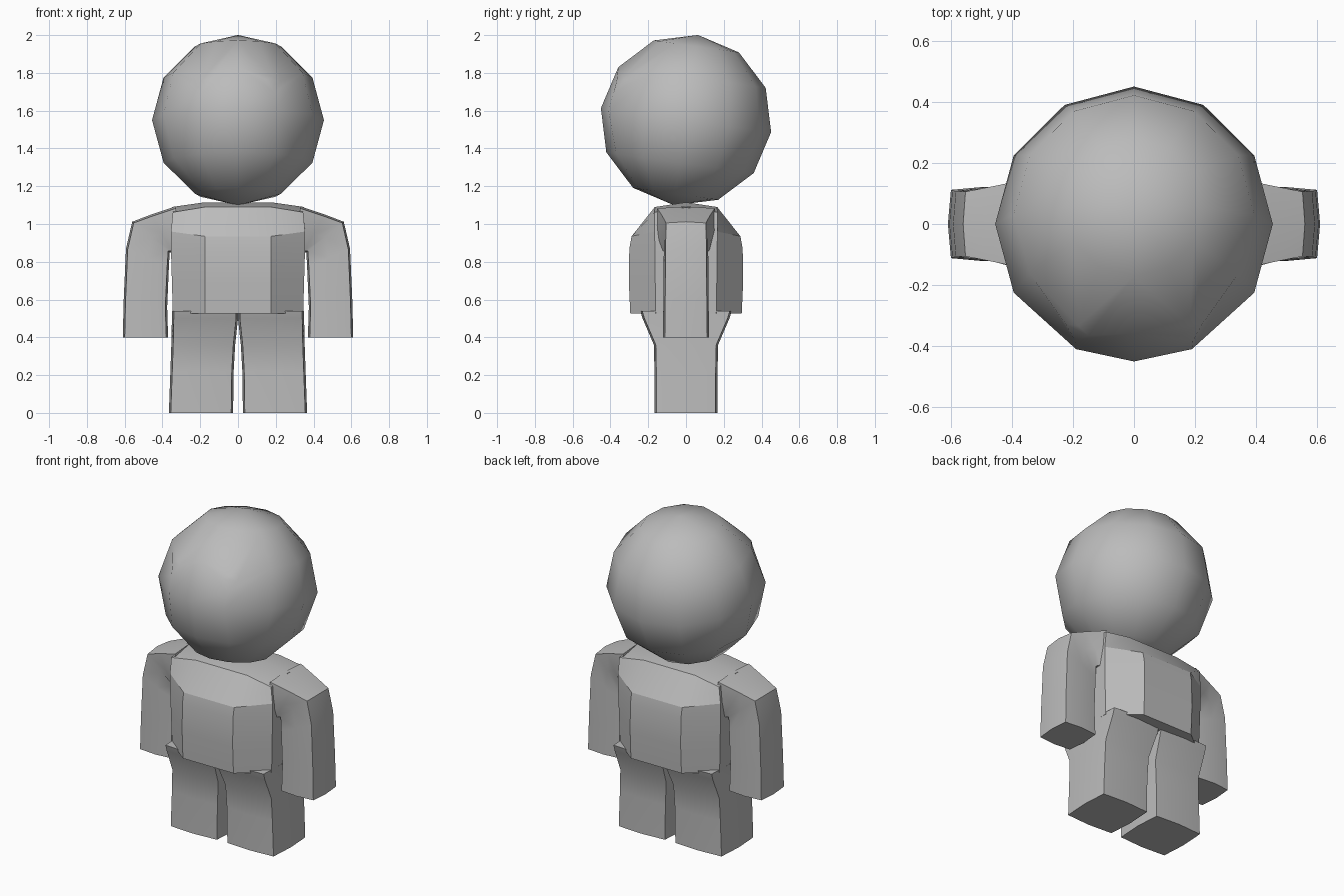
import bpy, bmesh, math
from mathutils import Matrix, Vector

old = bpy.data.objects.get("Cube")
if old:
    bpy.data.objects.remove(old, do_unlink=True)

GREY = (0.5, 0.5, 0.5, 1.0)
mat = bpy.data.materials.new("plain_grey")
mat.use_nodes = True
mat.diffuse_color = GREY
bsdf = mat.node_tree.nodes["Principled BSDF"]
bsdf.inputs["Base Color"].default_value = GREY
bsdf.inputs["Roughness"].default_value = 0.8


def finish(name, bm, angle=30):
    """Turn a bmesh into a smooth shaded object with sharp edges kept."""
    bmesh.ops.remove_doubles(bm, verts=bm.verts, dist=0.0005)
    bmesh.ops.recalc_face_normals(bm, faces=bm.faces)
    mesh = bpy.data.meshes.new(name)
    bm.to_mesh(mesh)
    bm.free()
    mesh.materials.append(mat)
    ob = bpy.data.objects.new(name, mesh)
    bpy.context.collection.objects.link(ob)
    bpy.ops.object.select_all(action='DESELECT')
    ob.select_set(True)
    bpy.context.view_layer.objects.active = ob
    bpy.ops.object.shade_smooth_by_angle(angle=math.radians(angle))
    return ob


def loft(rings, cap_end=True):
    """Skin a list of equally sized rings of points."""
    bm = bmesh.new()
    loops = [[bm.verts.new(p) for p in ring] for ring in rings]
    n = len(loops[0])
    for a, b in zip(loops, loops[1:]):
        for i in range(n):
            j = (i + 1) % n
            bm.faces.new((a[i], a[j], b[j], b[i]))
    bm.faces.new(loops[0])
    if cap_end:
        bm.faces.new(loops[-1])
    return bm


def limb_ring(inner, outer, y, side, bulge=0.01):
    """Eight point section between an inner and an outer (x, z) point."""
    i, o = Vector((inner[0], 0, inner[1])), Vector((outer[0], 0, outer[1]))
    d = (o - i).normalized() * bulge
    mid, yc, ym = (i + o) / 2, Vector((0, y, 0)), Vector((0, y + bulge, 0))
    pts = [o - yc - d, o, o + yc - d, mid + ym,
           i + yc + d, i, i - yc + d, mid - ym]
    return [(p.x * side, p.y, p.z) for p in pts]


# Head: twelve sided sphere leaning back, with small diamond eyes
bm = bmesh.new()
R = 0.455
bmesh.ops.create_uvsphere(bm, u_segments=12, v_segments=6, radius=R)
bm.transform(Matrix.Rotation(math.radians(-8), 4, 'X'))
eyes = []
for s in (-1, 1):
    at = min(bm.verts, key=lambda v: (v.co - Vector((s * .197, -.306, .272))).length)
    cheek = min(bm.verts, key=lambda v: (v.co - Vector((s * .227, -.39, .055))).length)
    at.co = (s * 0.195, -0.368, 0.195)
    cheek.co = (s * 0.19, -0.41, 0.05)
    eyes.append(at)
bmesh.ops.bevel(bm, geom=eyes, offset=0.05, segments=1, affect='VERTICES',
                offset_type='OFFSET', profile=0.5)
bmesh.ops.translate(bm, verts=bm.verts, vec=(0, 0, 1.55))
finish("head", bm, 40)


# Torso: chamfered block closing to a ridge across the shoulders
def torso_ring(a, b, za, c, d, zc, zm):
    half = [(a, -b, za), (c, -d, zc), (c, 0, zm), (c, d, zc), (a, b, za)]
    return half + [(-x, y, z) for x, y, z in reversed(half)]


finish("torso", loft([
    torso_ring(.175, .295, .525, .345, .160, .525, .525),
    torso_ring(.175, .303, .700, .350, .163, .700, .700),
    torso_ring(.175, .300, .870, .355, .165, .870, .870),
    torso_ring(.175, .288, .935, .355, .166, .960, .960),
    torso_ring(.175, .165, 1.09, .345, .166, 1.062, 1.08),
    torso_ring(.175, .000, 1.115, .350, .000, 1.09, 1.09),
], cap_end=False), 25)

# Arms and legs: (inner point, outer point, half depth) down each limb
ARM = [((.30, .86), (.33, 1.093), .152),
       ((.345, .85), (.46, 1.050), .125),
       ((.362, .85), (.56, 1.012), .106),
       ((.366, .77), (.593, .870), .108),
       ((.375, .56), (.605, .600), .110),
       ((.370, .40), (.610, .400), .112)]
LEG = [((.000, .54), (.350, .54), .232),
       ((.000, .50), (.350, .50), .220),
       ((.015, .36), (.353, .36), .160),
       ((.023, .22), (.358, .22), .157),
       ((.026, .00), (.366, .00), .157)]
for side, label in ((1, "left"), (-1, "right")):
    for part, path in (("arm", ARM), ("leg", LEG)):
        rings = [limb_ring(i, o, y, side) for i, o, y in path]
        finish(f"{label}_{part}", loft(rings), 35)
